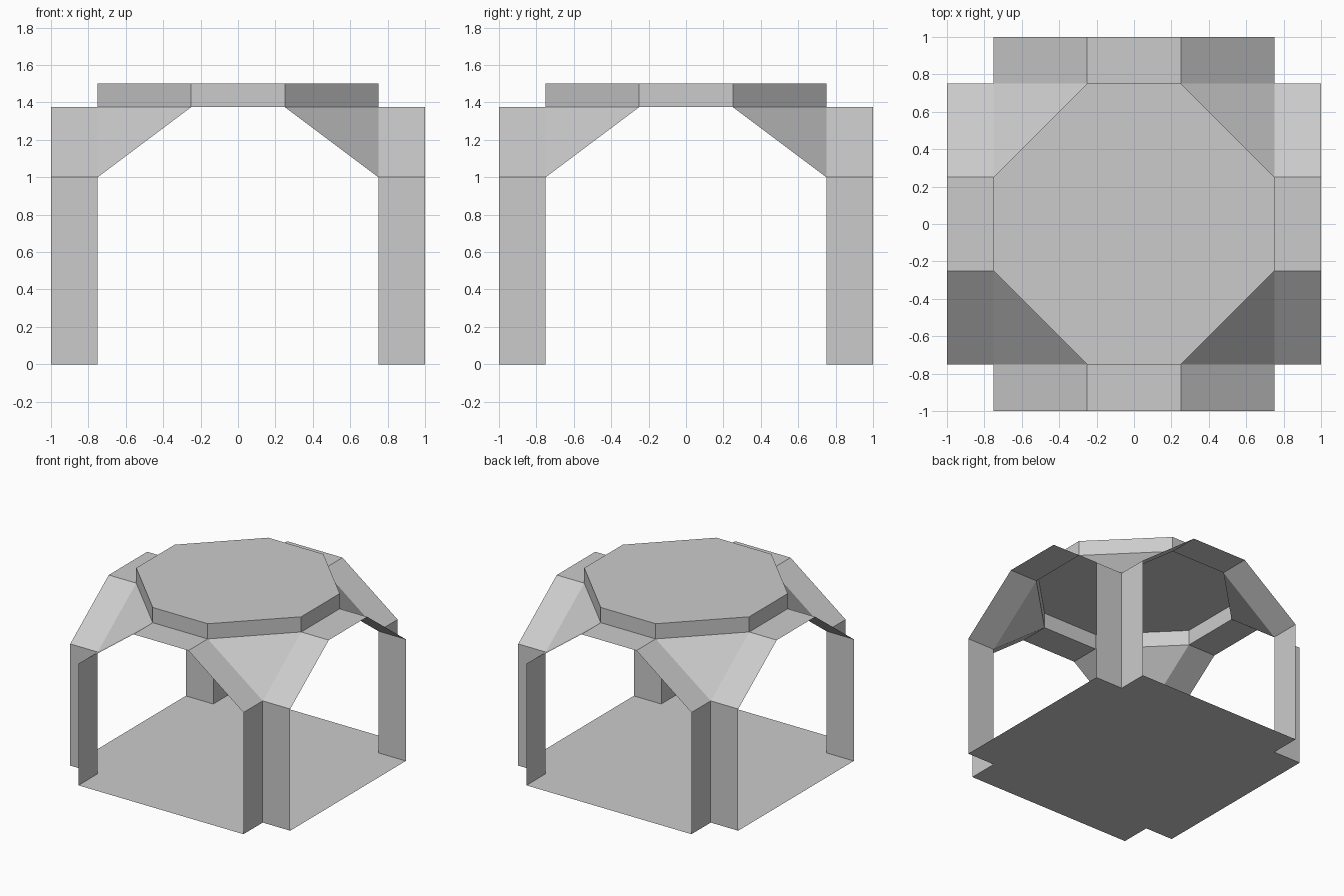
import bpy, bmesh
from math import pi
from mathutils import Matrix, Vector

if "Cube" in bpy.data.objects:
    bpy.data.objects.remove(bpy.data.objects["Cube"])

OUT, IN, HALF = 1.0, 0.75, 0.25          # arm end, inner corner, half crown width
SPRING, CROWN, TOP = 1.0, 1.375, 1.5     # pier top, arch crown, roof


def part(name, faces, turns=4):
    """Make one object from faces repeated by quarter turns about z."""
    bm = bmesh.new()
    for i in range(turns):
        rot = Matrix.Rotation(i * pi / 2, 3, 'Z')
        for face in faces:
            bm.faces.new([bm.verts.new(rot @ Vector(p)) for p in face])
    bmesh.ops.remove_doubles(bm, verts=bm.verts, dist=1e-4)
    mesh = bpy.data.meshes.new(name)
    bm.to_mesh(mesh)
    bm.free()
    obj = bpy.data.objects.new(name, mesh)
    bpy.context.collection.objects.link(obj)
    return obj


def ring(points, z):
    """Repeat a few outline points by quarter turns into a closed polygon."""
    return [Matrix.Rotation(i * pi / 2, 3, 'Z') @ Vector((x, y, z))
            for i in range(4) for x, y in points]


def wall(a, b, z0, z1):
    return [(*a, z0), (*b, z0), (*b, z1), (*a, z1)]


# Cross-shaped floor
part("floor", [ring([(IN, -OUT), (IN, -IN), (OUT, -IN)], 0)], 1)

# L-shaped corner piers
part("corner_piers", [wall((IN, -OUT), (IN, -IN), 0, SPRING),
                      wall((IN, -IN), (OUT, -IN), 0, SPRING)])

# Faceted arch vault over each of the four arms
profile = [(IN, SPRING), (HALF, CROWN), (-HALF, CROWN), (-IN, SPRING)]
part("arches", [[(x0, -OUT, z0), (x0, -IN, z0), (x1, -IN, z1), (x1, -OUT, z1)]
                for (x0, z0), (x1, z1) in zip(profile, profile[1:])])

# Triangular pendentives between the arches
part("pendentives", [[(IN, -IN, SPRING), (IN, -HALF, CROWN), (HALF, -IN, CROWN)]])

# Octagonal drum and flat roof
part("drum", [wall((-HALF, -IN), (HALF, -IN), CROWN, TOP),
              wall((HALF, -IN), (IN, -HALF), CROWN, TOP)])
part("roof", [ring([(HALF, -IN), (IN, -HALF)], TOP)], 1)
